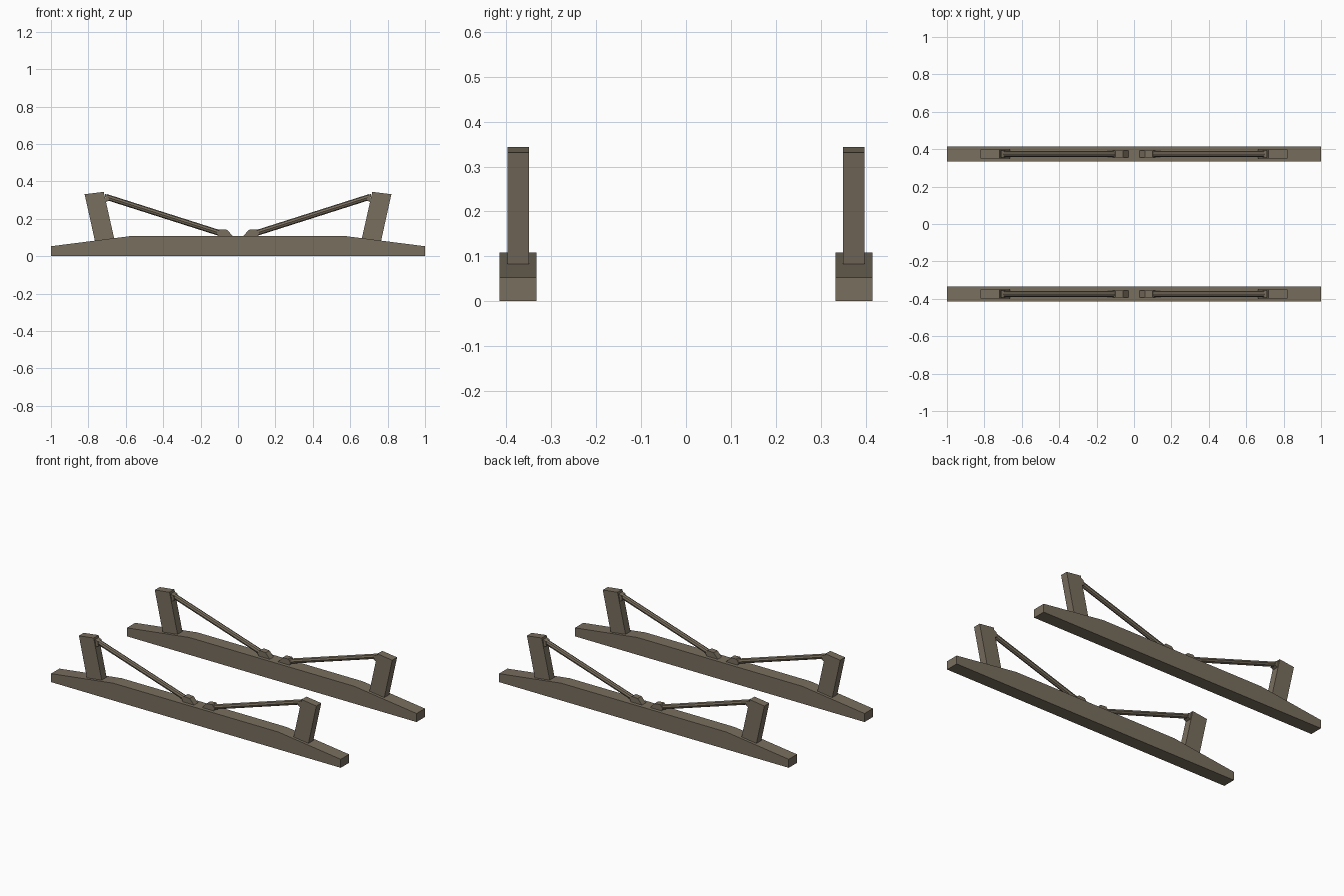
import bpy, bmesh, math
from mathutils import Vector

if "Cube" in bpy.data.objects:
    bpy.data.objects.remove(bpy.data.objects["Cube"])

wood = bpy.data.materials.new("weathered_brown")
wood.diffuse_color = (0.19, 0.157, 0.112, 1)
wood.use_nodes = True
wood.node_tree.nodes["Principled BSDF"].inputs["Base Color"].default_value = wood.diffuse_color


def finish(name, bm):
    bmesh.ops.recalc_face_normals(bm, faces=bm.faces)
    me = bpy.data.meshes.new(name)
    bm.to_mesh(me)
    bm.free()
    me.materials.append(wood)
    ob = bpy.data.objects.new(name, me)
    bpy.context.collection.objects.link(ob)
    return ob


def extrude_profile(name, pts, y, half, sx=1):
    """Extrude an x/z outline along y, optionally mirrored in x."""
    bm = bmesh.new()
    face = bm.faces.new([bm.verts.new((sx * x, y - half, z)) for x, z in pts])
    ext = bmesh.ops.extrude_face_region(bm, geom=[face])
    moved = [v for v in ext["geom"] if isinstance(v, bmesh.types.BMVert)]
    bmesh.ops.translate(bm, verts=moved, vec=(0, 2 * half, 0))
    return finish(name, bm)


def rod(name, a, b, radius, sides=8):
    a, b = Vector(a), Vector(b)
    bm = bmesh.new()
    bmesh.ops.create_cone(bm, cap_ends=True, segments=sides,
                          radius1=radius, radius2=radius, depth=(b - a).length)
    bmesh.ops.rotate(bm, verts=bm.verts,
                     matrix=(b - a).to_track_quat('Z', 'Y').to_matrix())
    bmesh.ops.translate(bm, verts=bm.verts, vec=(a + b) / 2)
    return finish(name, bm)


beam = [(-1, 0), (1, 0), (1, 0.053), (0.57, 0.108), (-0.57, 0.108), (-1, 0.053)]
post = [(0.767, 0.075), (0.662, 0.085), (0.722, 0.344), (0.82, 0.331)]
post = [(0.765, 0.082), (0.662, 0.094), (0.718, 0.344), (0.82, 0.331)]
foot = [(0.028, 0.107), (0.058, 0.141), (0.098, 0.144), (0.114, 0.124), (0.106, 0.107)]
bracket = [(0.712, 0.334), (0.694, 0.326), (0.688, 0.298), (0.706, 0.29)]

for row, y in (("front", -0.374), ("back", 0.374)):
    # long base runner with sloped ends
    extrude_profile(row + "_runner", beam, y, 0.041)
    for side, s in (("left", -1), ("right", 1)):
        tag = row + "_" + side
        # outward leaning post, brace brackets and brace rod
        extrude_profile(tag + "_post", post, y, 0.024, s)
        extrude_profile(tag + "_brace_foot", foot, y, 0.019, s)
        extrude_profile(tag + "_post_bracket", bracket, y, 0.019, s)
        rod(tag + "_brace_rod", (s * 0.09, y, 0.121), (s * 0.705, y, 0.317), 0.0155)
